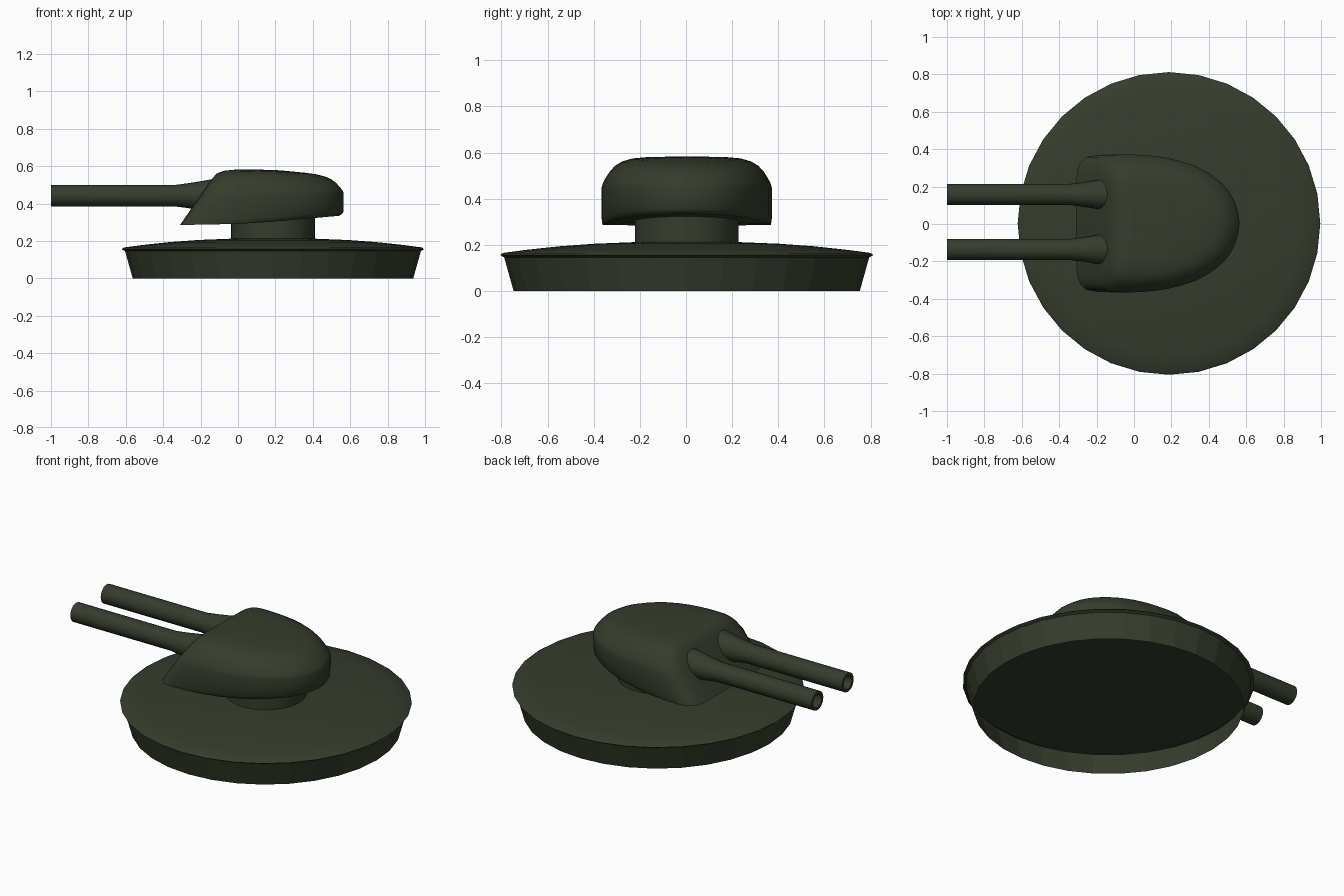
import bpy, bmesh, math

if "Cube" in bpy.data.objects:
    bpy.data.objects.remove(bpy.data.objects["Cube"])

olive = bpy.data.materials.new("dark olive")
olive.diffuse_color = (0.037, 0.045, 0.027, 1)
olive.use_nodes = True
olive.node_tree.nodes["Principled BSDF"].inputs["Base Color"].default_value = olive.diffuse_color


def finish(name, bm, angle=35):
    bm.normal_update()
    me = bpy.data.meshes.new(name)
    bm.to_mesh(me)
    bm.free()
    me.materials.append(olive)
    ob = bpy.data.objects.new(name, me)
    bpy.context.collection.objects.link(ob)
    bpy.ops.object.select_all(action='DESELECT')
    ob.select_set(True)
    bpy.context.view_layer.objects.active = ob
    bpy.ops.object.shade_smooth_by_angle(angle=math.radians(angle))
    return ob


def skin(bm, rings):
    """Join rings of points with quads; a ring of one point makes a fan."""
    vs = [[bm.verts.new(p) for p in r] for r in rings]
    for a, b in zip(vs, vs[1:]):
        n = max(len(a), len(b))
        for i in range(n):
            j = (i + 1) % n
            if len(a) == 1:
                bm.faces.new((a[0], b[j], b[i]))
            elif len(b) == 1:
                bm.faces.new((a[i], a[j], b[0]))
            else:
                bm.faces.new((a[i], a[j], b[j], b[i]))


def lathe(name, profile, place, n=32, angle=35):
    """Spin (radius, height) pairs; place maps (u, v, height) to a point."""
    bm = bmesh.new()
    rings = []
    for r, h in profile:
        k = 1 if r == 0 else n
        rings.append([place(r * math.cos(2 * math.pi * i / n),
                            r * math.sin(2 * math.pi * i / n), h) for i in range(k)])
    skin(bm, rings)
    return finish(name, bm, angle)


def upright(u, v, h):
    return (0.187 + u, 0.003 + v, h)


# Base: open underneath, flared faceted wall and shallow domed top
base = lathe("base", [(0.75, 0), (0.791, 0.146), (0.809, 0.156), (0.797, 0.165),
                      (0.7, 0.178), (0.55, 0.194), (0.4, 0.205),
                      (0.2, 0.213), (0, 0.215)], upright, angle=50)
for p in base.data.polygons:
    if p.center.z < 0.12:
        p.use_smooth = False

# Flat floor plate closing the dome from below
lathe("base_plate", [(0, 0.154), (0.797, 0.154)], upright)

# Neck between base and turret
lathe("neck", [(0.225, 0.205), (0.225, 0.39), (0, 0.39)], upright)


def lerp_table(x, pts):
    for (x0, y0), (x1, y1) in zip(pts, pts[1:]):
        if x <= x1:
            return y0 + (y1 - y0) * (max(x, x0) - x0) / (x1 - x0)
    return pts[-1][1]


# Turret: half plan outline, mirrored, stacked in sloping layers
half = [(0.565, 0), (0.555, 0.06), (0.533, 0.12), (0.497, 0.175), (0.45, 0.22),
        (0.38, 0.267), (0.3, 0.305), (0.2, 0.334), (0.1, 0.354), (0, 0.364),
        (-0.1, 0.369), (-0.2, 0.367), (-0.255, 0.355), (-0.288, 0.325),
        (-0.304, 0.28), (-0.31, 0.2), (-0.31, 0.1), (-0.31, 0)]
outline = half + [(x, -y) for x, y in reversed(half[1:-1])]
layers = [(0, 0), (0, 0.94), (0.025, 0.97), (0.09, 1), (0.3, 1), (0.53, 1),
          (0.60, 0.985), (0.67, 0.955), (0.77, 0.905), (0.86, 0.84), (0.92, 0.76),
          (0.965, 0.64), (0.985, 0.48), (0.997, 0.25), (1, 0)]
bottom = [(-0.31, 0.285), (0, 0.291), (0.2, 0.304), (0.56, 0.336)]
top = [(-0.31, 0.586), (0, 0.585), (0.2, 0.579), (0.4, 0.566), (0.56, 0.56)]
slope = [(0, -0.31), (0.55, -0.195), (0.67, -0.185), (0.86, -0.182), (1, -0.21)]
rings = []
for f, s in layers:
    front = lerp_table(f, slope)
    ring = []
    for x, y in (outline if s else [(0.15, 0)]):
        # the lower edge is sharp at the front and rounded at the rear
        k = s if f > 0.2 else 1 - (1 - s) * min(max((x + 0.25) / 0.6, 0), 1)
        x = 0.565 - (0.565 - x) * (0.565 - front) / 0.875
        x, y = 0.15 + (x - 0.15) * (k if s else 1), y * k
        zb, zt = lerp_table(x, bottom), lerp_table(x, top)
        ring.append((x, y + 0.003, zb + (zt - zb) * f))
    rings.append(ring)
bm = bmesh.new()
skin(bm, rings)
finish("turret", bm, 45)

# Twin barrels with flared roots and hollow muzzles
for name, y in (("barrel_left", 0.158), ("barrel_right", -0.136)):
    lathe(name, [(0, -0.85), (0.04, -0.85), (0.04, -1), (0.057, -1), (0.057, -0.34),
                 (0.066, -0.27), (0.077, -0.2), (0.087, -0.14), (0.087, -0.05), (0, -0.05)],
          lambda u, v, h, y=y: (h, y + u, 0.442 + v), 24)
